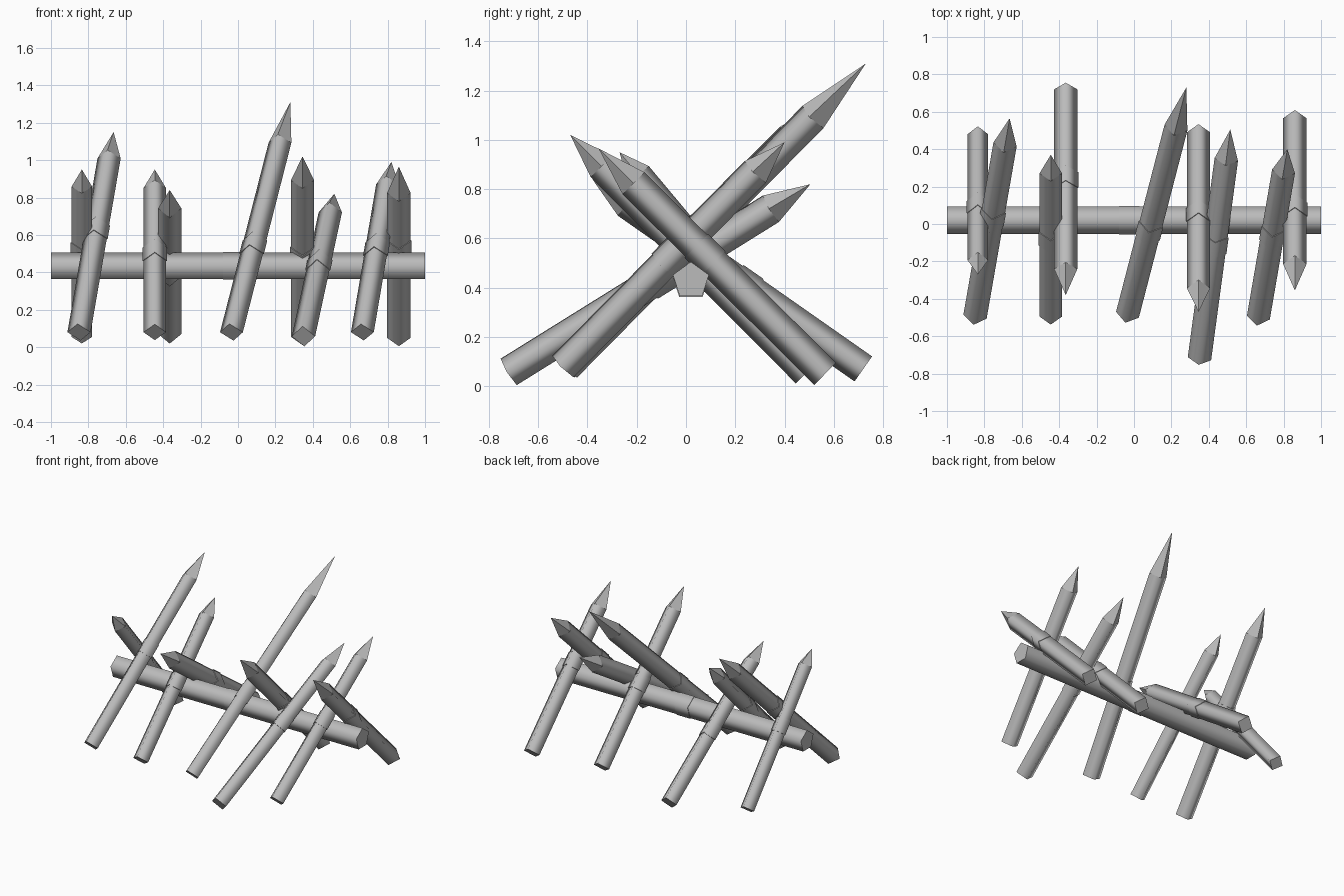
import bpy, bmesh
from mathutils import Vector, Matrix

cube = bpy.data.objects.get("Cube")
if cube:
    bpy.data.objects.remove(cube, do_unlink=True)

# Single grey wood colour
wood = bpy.data.materials.new("grey_wood")
wood.use_nodes = True
GREY = (0.5, 0.5, 0.5, 1)
wood.diffuse_color = GREY
wood.node_tree.nodes["Principled BSDF"].inputs["Base Color"].default_value = GREY


def prism(name, start, end, radius, sides, tip=0.0, up=Vector((0, 0, 1))):
    """Bar from start to end with a corner facing up, optionally sharpened."""
    start, end = Vector(start), Vector(end)
    axis = (end - start).normalized()
    side = axis.cross(up).normalized()
    top = side.cross(axis)
    frame = Matrix((side, top, axis)).transposed()
    bm = bmesh.new()
    body = (end - start).length - tip
    bmesh.ops.create_circle(bm, cap_ends=True, segments=sides, radius=radius)
    base = bm.faces[:][0]
    ring = bmesh.ops.extrude_face_region(bm, geom=[base], use_keep_orig=True)["geom"]
    moved = [v for v in ring if isinstance(v, bmesh.types.BMVert)]
    bmesh.ops.translate(bm, verts=moved, vec=(0, 0, body))
    if tip:
        cap = next(f for f in ring if isinstance(f, bmesh.types.BMFace))
        point = bmesh.ops.poke(bm, faces=[cap])["verts"][0]
        point.co.z += tip
    bmesh.ops.recalc_face_normals(bm, faces=bm.faces)
    # Rounded shading along the length, crisp ends and points
    for f in bm.faces:
        zs = [v.co.z for v in f.verts]
        f.smooth = min(zs) < 0.001 and max(zs) > 0.001
    for e in bm.edges:
        if any(not f.smooth for f in e.link_faces):
            e.smooth = False
    bm.transform(Matrix.Translation(start) @ frame.to_4x4())
    mesh = bpy.data.meshes.new(name)
    bm.to_mesh(mesh)
    bm.free()
    mesh.materials.append(wood)
    obj = bpy.data.objects.new(name, mesh)
    bpy.context.collection.objects.link(obj)
    return obj


# Horizontal beam and the band around its middle
prism("beam", (-1, 0.02, 0.428), (1, 0.02, 0.428), 0.077, 5)
prism("beam_band", (-0.08, 0.02, 0.428), (0.03, 0.02, 0.428), 0.081, 5)

# Stakes: foot, point, radius, sharpened length, band position along the stake
stakes = [
    ((-0.85, -0.495, 0.08), (-0.665, 0.565, 1.15), 0.063, 0.2, 0.5),
    ((-0.445, -0.495, 0.08), (-0.445, 0.37, 0.95), 0.06, 0.14, 0.48),
    ((-0.035, -0.485, 0.08), (0.28, 0.73, 1.31), 0.063, 0.31, 0.37),
    ((0.35, -0.72, 0.058), (0.515, 0.505, 0.82), 0.063, 0.19, 0.5),
    ((0.665, -0.5, 0.08), (0.82, 0.40, 0.99), 0.062, 0.17, 0.49),
    ((-0.835, 0.48, 0.055), (-0.835, -0.27, 0.95), 0.055, 0.12, 0.52),
    ((-0.365, 0.72, 0.07), (-0.365, -0.38, 0.84), 0.062, 0.17, 0.44),
    ((0.345, 0.49, 0.055), (0.345, -0.47, 1.02), 0.062, 0.18, 0.46),
    ((0.86, 0.565, 0.05), (0.86, -0.355, 0.965), 0.063, 0.2, 0.53),
]
for number, (foot, point, radius, tip, place) in enumerate(stakes, 1):
    prism(f"stake_{number}", foot, point, radius, 4, tip)
    foot, point = Vector(foot), Vector(point)
    centre = foot.lerp(point, place)
    half = (point - foot).normalized() * 0.05
    prism(f"stake_band_{number}", centre - half, centre + half, radius * 1.08, 4)
